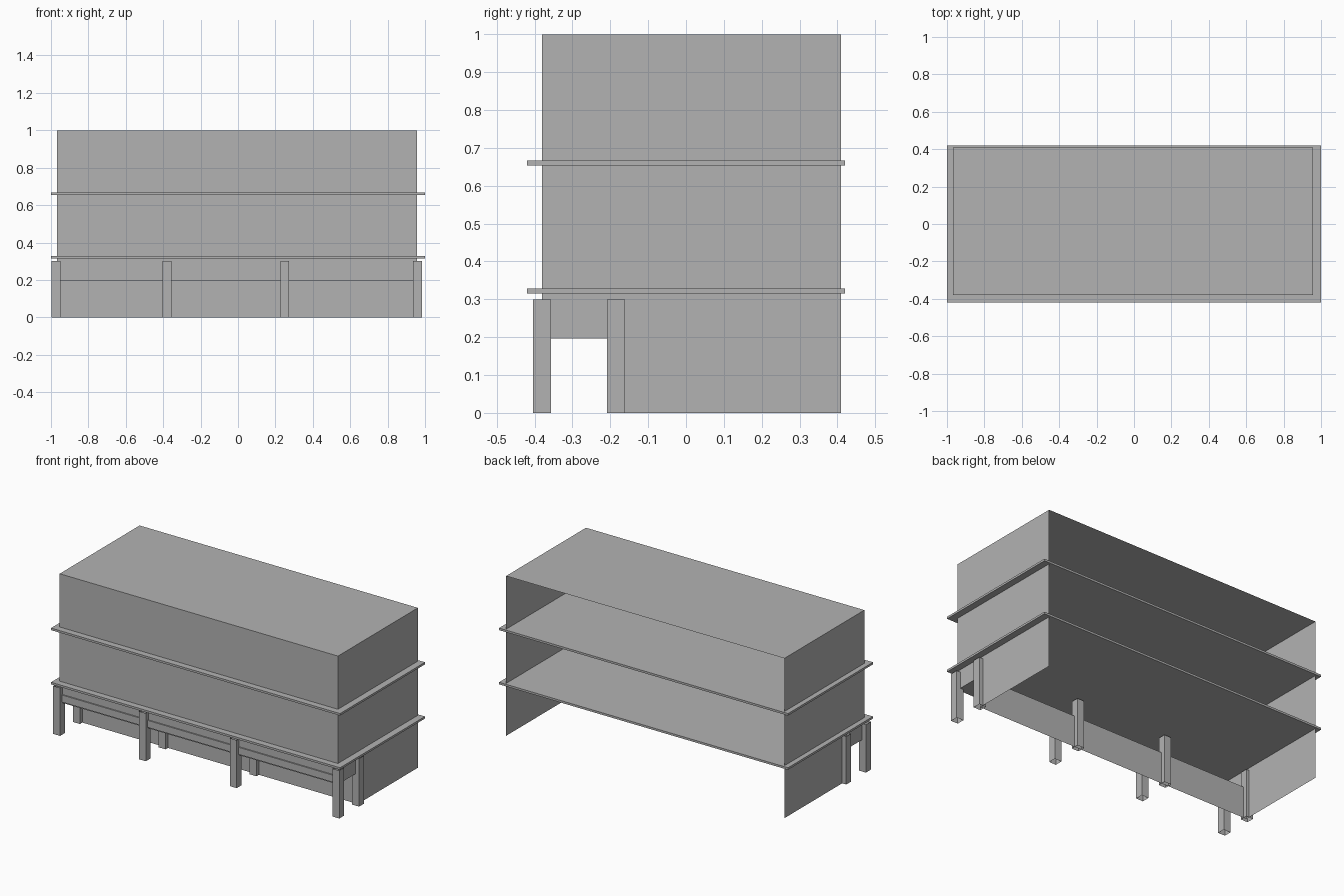
import bpy
import bmesh

cube = bpy.data.objects.get("Cube")
if cube:
    bpy.data.objects.remove(cube, do_unlink=True)

grey = bpy.data.materials.new("plain_grey")
grey.use_nodes = True
colour = (0.45, 0.45, 0.45, 1)
grey.diffuse_color = colour
for node in grey.node_tree.nodes:
    if node.type == 'BSDF_PRINCIPLED':
        node.inputs["Base Color"].default_value = colour


def finish(name, bm):
    mesh = bpy.data.meshes.new(name)
    bm.to_mesh(mesh)
    bm.free()
    mesh.materials.append(grey)
    obj = bpy.data.objects.new(name, mesh)
    bpy.context.collection.objects.link(obj)
    return obj


def box(name, xs, ys, zs, open_ends=False):
    bm = bmesh.new()
    bmesh.ops.create_cube(bm, size=1)
    for v in bm.verts:
        for axis, (lo, hi) in enumerate((xs, ys, zs)):
            v.co[axis] = lo if v.co[axis] < 0 else hi
    if open_ends:
        bm.normal_update()
        ends = [f for f in bm.faces if abs(f.normal.z) > 0.9]
        bmesh.ops.delete(bm, geom=ends, context='FACES_ONLY')
    return finish(name, bm)


def sheet(name, points):
    bm = bmesh.new()
    bm.faces.new([bm.verts.new(p) for p in points])
    return finish(name, bm)


LEFT, RIGHT = 0.958, -0.968
FRONT, RECESS, BACK = -0.38, -0.185, 0.41
SOFFIT, ROOF = 0.197, 1.0

# Thin shell: front, soffit, recessed ground wall and roof, open at the back
profile = [(RECESS, 0), (RECESS, SOFFIT), (FRONT, SOFFIT), (FRONT, ROOF), (BACK, ROOF)]
names = ["ground_wall", "arcade_soffit", "front_wall", "roof"]
for name, (y0, z0), (y1, z1) in zip(names, profile, profile[1:]):
    sheet(name, [(RIGHT, y0, z0), (LEFT, y0, z0), (LEFT, y1, z1), (RIGHT, y1, z1)])

# End walls, notched over the arcade
outline = profile + [(BACK, 0)]
sheet("left_end_wall", [(LEFT, y, z) for y, z in reversed(outline)])
sheet("right_end_wall", [(RIGHT, y, z) for y, z in outline])

# Projecting floor slabs
for name, z in (("first_floor_slab", 0.315), ("second_floor_slab", 0.654)):
    box(name, (-1, 1), (-0.42, 0.42), (z, z + 0.013))

# Rail between the front columns
box("front_rail", (-0.95, 0.94), (FRONT - 0.008, FRONT), (0.206, 0.25))

# Two rows of hollow columns
for row, y in (("front", FRONT), ("rear", RECESS)):
    for i, x in enumerate((-0.972, -0.379, 0.25, 0.96)):
        box(f"{row}_column_{i + 1}", (x - 0.024, x + 0.024),
            (y - 0.024, y + 0.024), (0, 0.3), open_ends=True)
